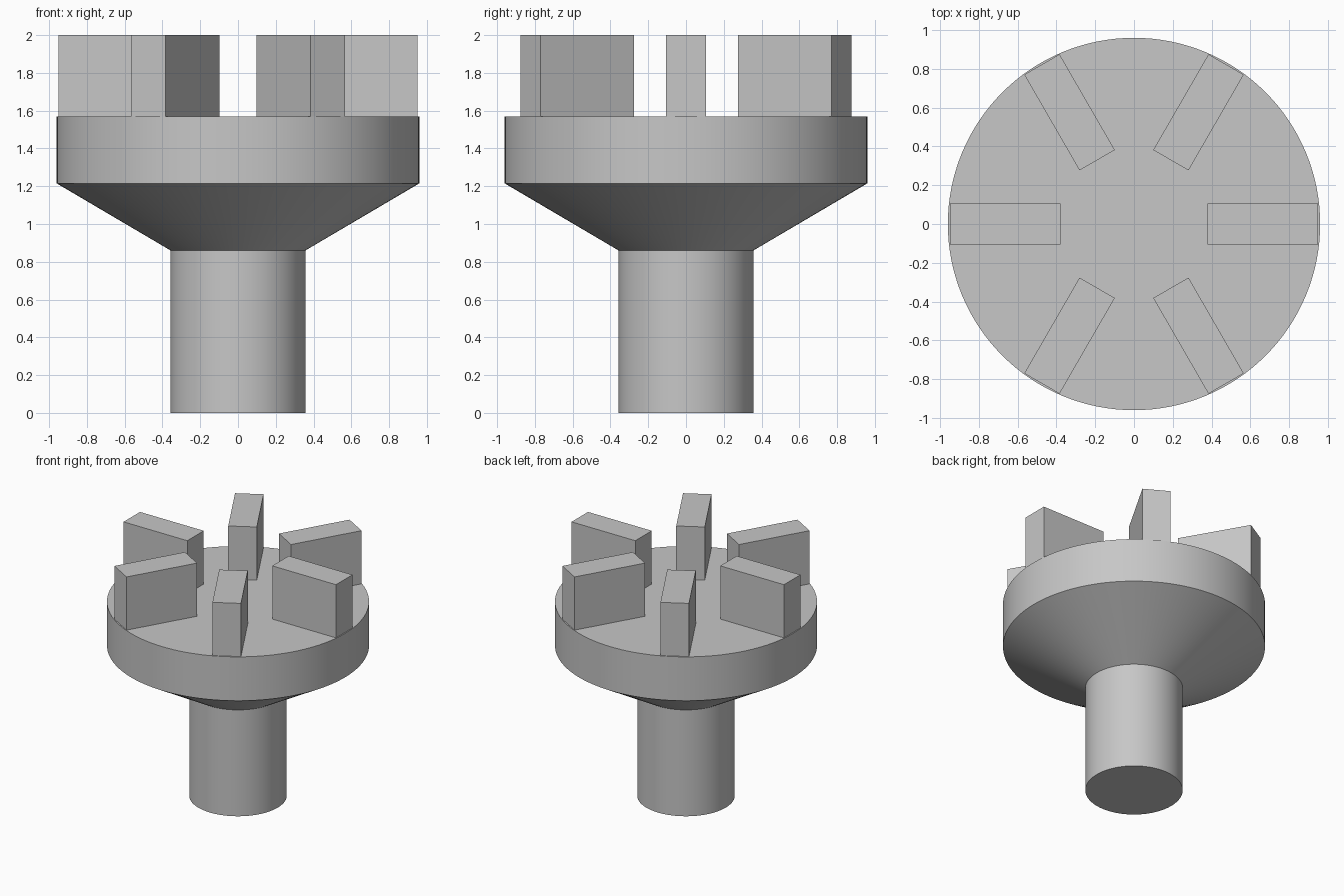
import bpy, bmesh
from math import pi, radians
from mathutils import Matrix, Vector

cube = bpy.data.objects.get("Cube")
if cube:
    bpy.data.objects.remove(cube, do_unlink=True)

GREY = (0.57, 0.57, 0.57, 1)
grey = bpy.data.materials.new("plain grey")
grey.use_nodes = True
grey.diffuse_color = GREY
grey.node_tree.nodes["Principled BSDF"].inputs["Base Color"].default_value = GREY

DECK = 1.57       # top of the disc
TOP = 2.0         # top of the lugs
SEGMENTS = 128


def add_object(name, bm):
    bmesh.ops.recalc_face_normals(bm, faces=bm.faces)
    mesh = bpy.data.meshes.new(name)
    bm.to_mesh(mesh)
    bm.free()
    mesh.materials.append(grey)
    obj = bpy.data.objects.new(name, mesh)
    bpy.context.collection.objects.link(obj)
    return obj


# Turned body: shaft, flared cone and disc from one lathe profile
profile = [(0, 0), (0.357, 0), (0.357, 0.86), (0.96, 1.215), (0.96, DECK), (0, DECK)]
bm = bmesh.new()
points = [bm.verts.new((r, 0, z)) for r, z in profile]
edges = [bm.edges.new(pair) for pair in zip(points, points[1:])]
bmesh.ops.spin(bm, geom=points + edges, cent=(0, 0, 0), axis=(0, 0, 1),
               angle=2 * pi, steps=SEGMENTS)
bmesh.ops.remove_doubles(bm, verts=bm.verts, dist=0.0001)
body = add_object("turned_body", bm)
bpy.ops.object.select_all(action="DESELECT")
body.select_set(True)
bpy.context.view_layer.objects.active = body
bpy.ops.object.shade_smooth_by_angle(angle=radians(25))

# Six radial lugs standing on the disc
INNER, OUTER, WIDTH = 0.38, 0.95, 0.21
for i in range(6):
    bm = bmesh.new()
    bmesh.ops.create_cube(bm, size=1)
    bmesh.ops.scale(bm, vec=Vector((OUTER - INNER, WIDTH, TOP - DECK)), verts=bm.verts)
    bmesh.ops.translate(bm, vec=Vector(((INNER + OUTER) / 2, 0, (DECK + TOP) / 2)),
                        verts=bm.verts)
    bm.transform(Matrix.Rotation(i * pi / 3, 4, "Z"))
    add_object(f"radial_lug_{i + 1}", bm)
